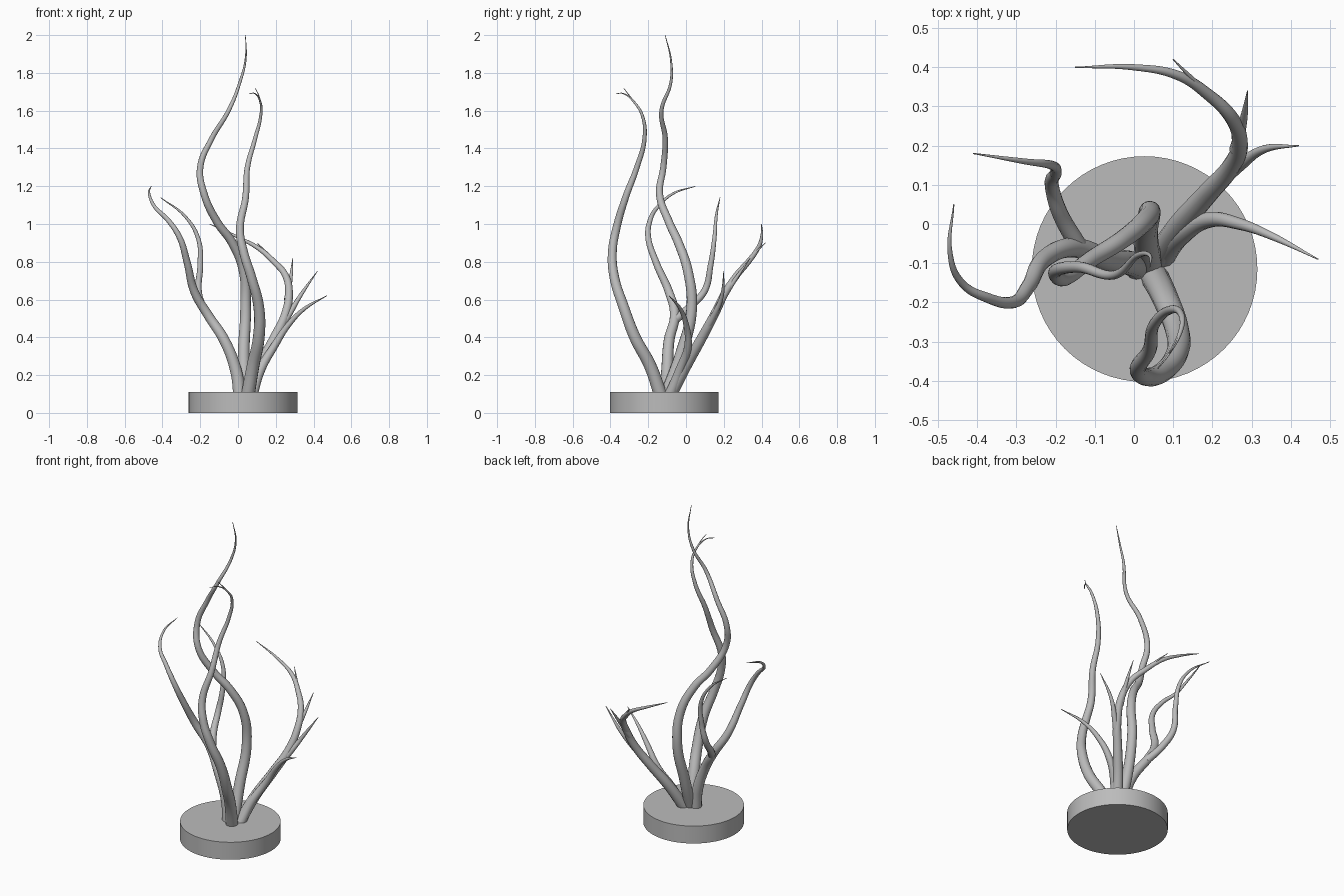
import bpy
import math
from mathutils import Vector

default_cube = bpy.data.objects.get("Cube")
if default_cube:
    bpy.data.objects.remove(default_cube, do_unlink=True)

# One plain grey for everything
grey = bpy.data.materials.new("plain_grey")
grey.use_nodes = True
colour = (0.5, 0.5, 0.5, 1)
grey.diffuse_color = colour
grey.node_tree.nodes["Principled BSDF"].inputs["Base Color"].default_value = colour


def finish(obj, name):
    """Name the object, give it the material and smooth its rounded faces."""
    obj.name = name
    obj.data.name = name
    obj.data.materials.clear()
    obj.data.materials.append(grey)
    bpy.ops.object.select_all(action="DESELECT")
    obj.select_set(True)
    bpy.context.view_layer.objects.active = obj
    bpy.ops.object.shade_smooth_by_angle(angle=math.radians(50))


def tendril(name, thickness, *path):
    """Sweep a round tapering tube along a path given in hundredths of a unit."""
    points = [Vector(p) / 100 for p in path]
    travelled = [0]
    for previous, current in zip(points, points[1:]):
        travelled.append(travelled[-1] + (current - previous).length)

    curve = bpy.data.curves.new(name, "CURVE")
    curve.dimensions = "3D"
    curve.bevel_depth = 1
    curve.bevel_resolution = 5
    curve.resolution_u = 12
    curve.use_fill_caps = True
    spline = curve.splines.new("BEZIER")
    spline.radius_interpolation = "LINEAR"
    spline.bezier_points.add(len(points) - 1)
    for knot, position, distance in zip(spline.bezier_points, points, travelled):
        knot.co = position
        knot.handle_left_type = knot.handle_right_type = "AUTO"
        remaining = 1 - distance / travelled[-1]
        knot.radius = max(thickness * remaining ** 0.7, 0.0015)

    # Turn the swept curve into a mesh object
    helper = bpy.data.objects.new(name + "_path", curve)
    bpy.context.collection.objects.link(helper)
    depsgraph = bpy.context.evaluated_depsgraph_get()
    mesh = bpy.data.meshes.new_from_object(helper.evaluated_get(depsgraph))
    bpy.data.objects.remove(helper, do_unlink=True)
    obj = bpy.data.objects.new(name, mesh)
    bpy.context.collection.objects.link(obj)
    finish(obj, name)


# Round base
bpy.ops.mesh.primitive_cylinder_add(
    vertices=64, radius=0.288, depth=0.11, location=(0.027, -0.115, 0.055))
finish(bpy.context.object, "round_base")

# Tallest stem, winding up through the middle
tendril("tall_stem", 0.034,
        (4, -11, 8), (3, -3, 30), (4, 3, 55), (3, 1, 75), (-3, -4, 90),
        (-11, -9, 101), (-18, -14, 116), (-20, -12, 130), (-14, -11, 145),
        (-5, -13, 160), (1, -8, 175), (4, -8, 187), (4, -11, 200))

# Front stem with a forked tip
tendril("front_stem", 0.036,
        (5, -13, 8), (8, -19, 25), (11, -27, 40), (11, -33, 56),
        (7, -38, 72), (3, -39, 85), (1, -37, 97), (4, -32, 114),
        (5, -26, 130), (9, -22, 145), (12, -23, 157), (12, -27, 164),
        (9, -33, 169), (6, -37, 169))
tendril("front_stem_tip", 0.004, (12, -27, 164), (11, -30, 168), (9, -33, 172))

# Right stem and the branch behind it
tendril("right_stem", 0.034,
        (1, -11, 8), (-1, -10, 22), (-7, -9, 38), (-16, -6, 52),
        (-23, -9, 64), (-27, -16, 80), (-31, -20, 93), (-37, -19, 102),
        (-44, -15, 109), (-47, -7, 116), (-46, 5, 120))
tendril("right_back_branch", 0.023,
        (-14, -6, 49), (-19, 3, 57), (-21, 10, 65), (-20, 13, 78),
        (-21, 15, 92), (-28, 16, 104), (-41, 18, 114))

# Back left stem with its side branches
tendril("back_stem", 0.034,
        (6, -9, 8), (12, 0, 25), (19, 8, 39), (25, 15, 52), (27, 21, 64),
        (25, 27, 73), (19, 33, 80), (11, 38, 87), (0, 40, 93), (-15, 40, 100))
tendril("back_upper_twig", 0.011, (22, 30, 77), (15, 37, 85), (10, 42, 90))
tendril("back_middle_twig", 0.017, (26, 19, 60), (28, 27, 72), (29, 34, 82))
tendril("back_lower_branch", 0.021,
        (20, 9, 41), (27, 15, 52), (33, 19, 62), (42, 20, 75))

# Low stem reaching out to the left
tendril("left_stem", 0.03,
        (7, -9, 8), (12, -3, 23), (19, 1, 35), (27, 0, 47),
        (35, -3, 55), (47, -9, 62))
